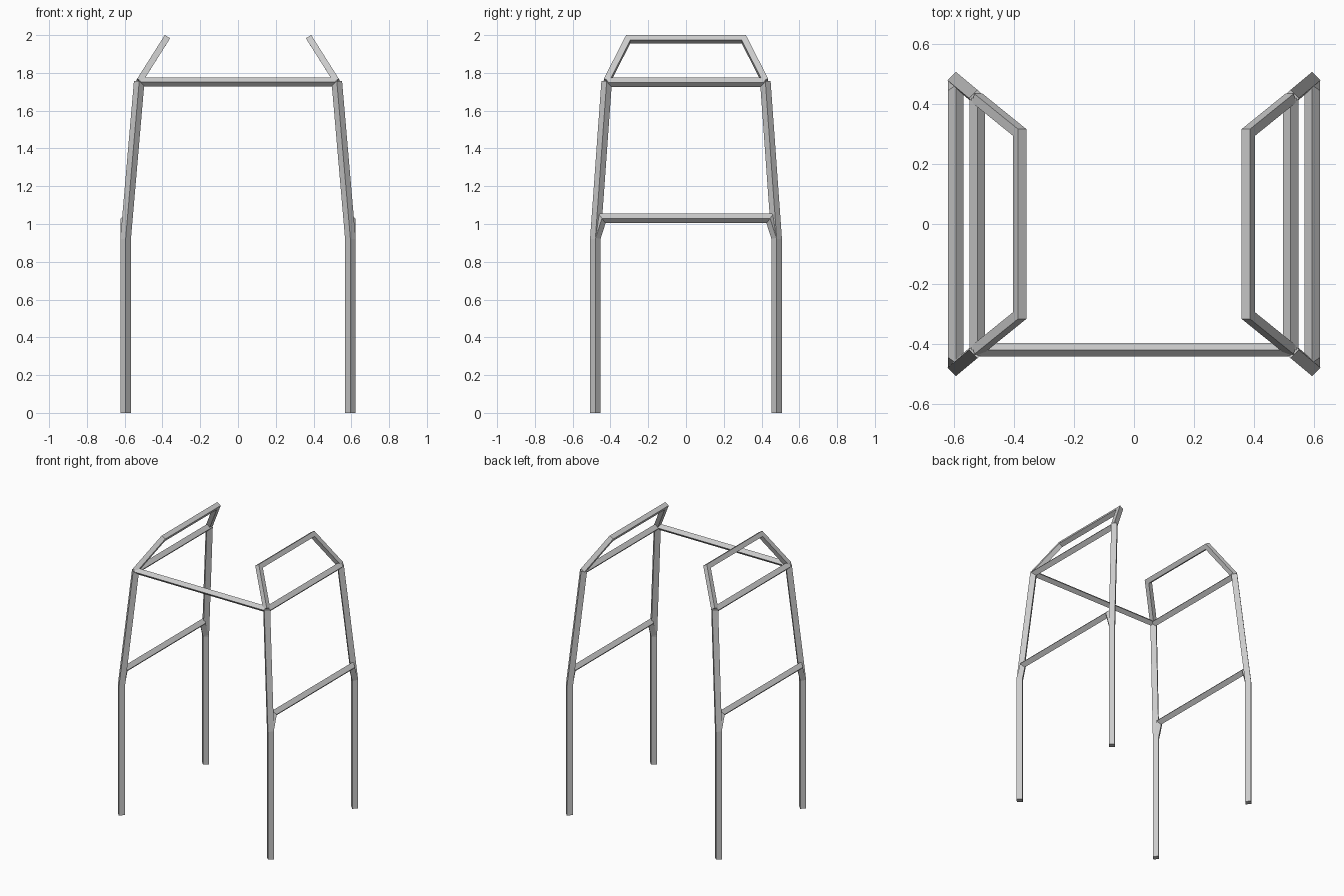
import bpy, bmesh, math
from mathutils import Vector

if "Cube" in bpy.data.objects:
    bpy.data.objects.remove(bpy.data.objects["Cube"])


def tube(name, points, radius, ref, turn=0.0, mirror=(True, False)):
    """Four-sided tube with mitred joints along a path, mirrored about the origin."""
    pts = [Vector(p) for p in points]
    dirs = [(b - a).normalized() for a, b in zip(pts, pts[1:])]
    u = Vector(ref)
    u = (u - dirs[0] * u.dot(dirs[0])).normalized()
    v = dirs[0].cross(u)
    angles = [math.radians(turn + 90 * k) for k in range(4)]
    ring = [pts[0] + radius * (math.cos(a) * u + math.sin(a) * v) for a in angles]

    bm = bmesh.new()
    old = [bm.verts.new(p) for p in ring]
    bm.faces.new(old)
    for i, d in enumerate(dirs):
        n = (d + dirs[i + 1]).normalized() if i + 1 < len(dirs) else d
        ring = [p + d * ((pts[i + 1] - p).dot(n) / d.dot(n)) for p in ring]
        new = [bm.verts.new(p) for p in ring]
        for k in range(4):
            j = (k + 1) % 4
            bm.faces.new((old[k], old[j], new[j], new[k]))
        old = new
    bm.faces.new(old)
    bmesh.ops.recalc_face_normals(bm, faces=bm.faces)

    mesh = bpy.data.meshes.new(name)
    bm.to_mesh(mesh)
    bm.free()
    ob = bpy.data.objects.new(name, mesh)
    bpy.context.collection.objects.link(ob)
    if any(mirror):
        mod = ob.modifiers.new("Mirror", 'MIRROR')
        mod.use_axis = (mirror[0], mirror[1], False)
        mod.use_mirror_merge = False
    return ob


X = (1, 0, 0)
knee = (0.595, -0.48, 0.92)
shoulder = (0.523, -0.42, 1.755)

# four legs: upright lower part, then leaning inwards
tube("leg", [(0.595, -0.48, 0), knee, shoulder], 0.028, X, mirror=(True, True))

# upper hoops leaning towards each other
top = (0.382, -0.306, 1.978)
flip = lambda p: (p[0], -p[1], p[2])
tube("upper_hoop", [shoulder, top, flip(top), flip(shoulder)],
     0.0233, (0.85, 0, 0.53), turn=45)

# side rails at shoulder height
tube("upper_side_rail", [(0.523, -0.42, 1.75), (0.523, 0.42, 1.75)], 0.026, X)

# lower side rails with bent-down ends
bend = (0.595, -0.445, 1.03)
tube("lower_side_rail", [knee, bend, flip(bend), flip(knee)], 0.026, X)

# single front crossbar
tube("front_crossbar", [(-0.523, -0.42, 1.752), (0.523, -0.42, 1.752)],
     0.023, (0, 1, 0), mirror=(False, False))
